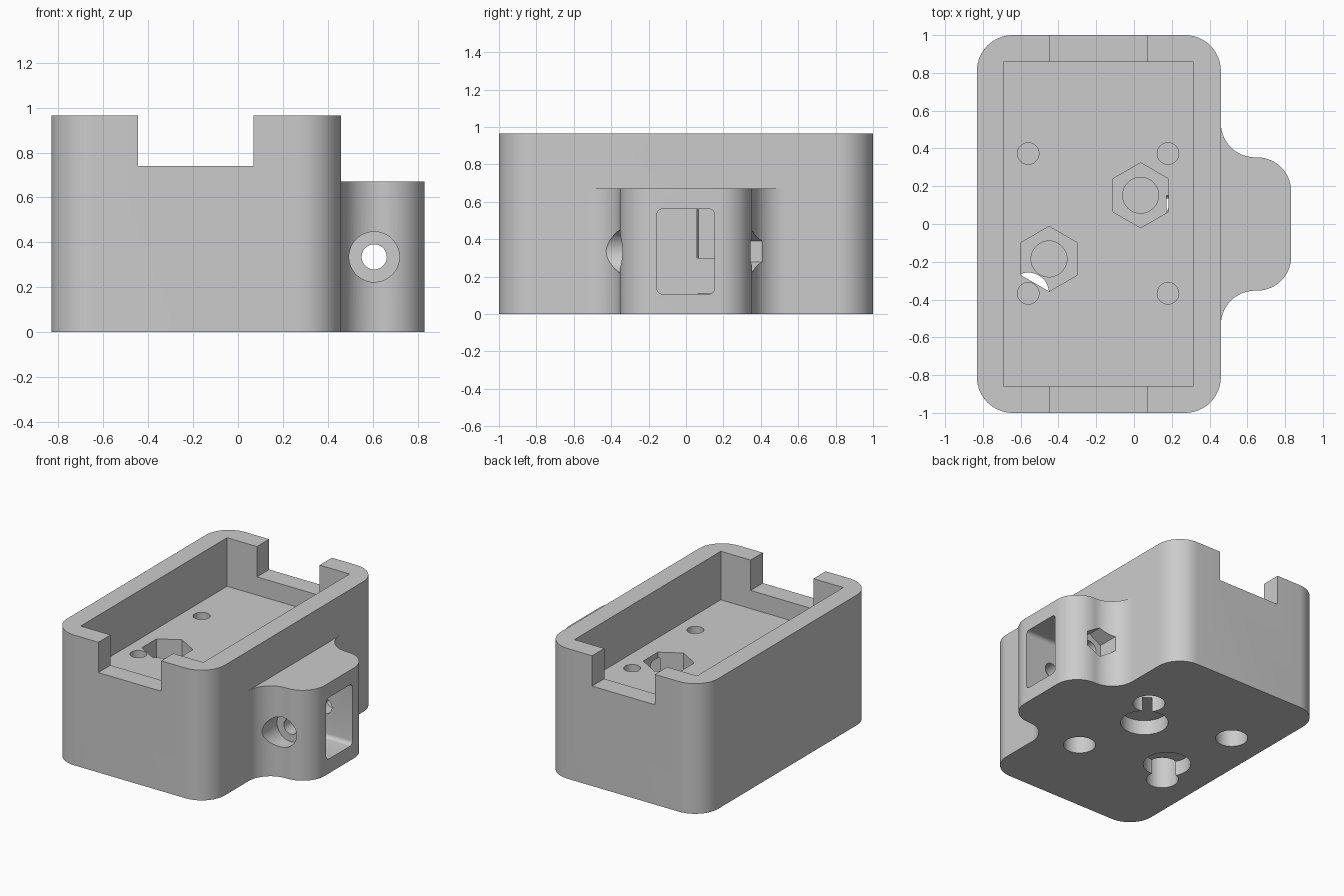
import bpy, bmesh, math

if "Cube" in bpy.data.objects:
    bpy.data.objects.remove(bpy.data.objects["Cube"], do_unlink=True)

# Material
grey = bpy.data.materials.new("plain_grey")
grey.use_nodes = True
colour = (0.6, 0.6, 0.6, 1.0)
grey.diffuse_color = colour
grey.node_tree.nodes["Principled BSDF"].inputs["Base Color"].default_value = colour


def arc(cx, cy, r, start, end, steps=14):
    """Points along an arc, angles in degrees."""
    angles = [math.radians(start + (end - start) * i / steps) for i in range(steps + 1)]
    return [(cx + r * math.cos(a), cy + r * math.sin(a)) for a in angles]


def ring(cx, cy, r, sides=48, turn=0):
    """Regular polygon or circle."""
    return arc(cx, cy, r, turn, turn + 360, sides)[:-1]


def rounded(x0, x1, y0, y1, r, steps=14):
    """Rounded rectangle."""
    return (arc(x1 - r, y0 + r, r, -90, 0, steps) + arc(x1 - r, y1 - r, r, 0, 90, steps)
            + arc(x0 + r, y1 - r, r, 90, 180, steps) + arc(x0 + r, y0 + r, r, 180, 270, steps))


def rect(x0, x1, y0, y1):
    return [(x0, y0), (x1, y0), (x1, y1), (x0, y1)]


def prism(name, outline, lo, hi, axis="z"):
    """Extrude an outline along one axis."""
    place = {"x": lambda u, v, w: (w, u, v),
             "y": lambda u, v, w: (u, w, v),
             "z": lambda u, v, w: (u, v, w)}[axis]
    bm = bmesh.new()
    low = [bm.verts.new(place(u, v, lo)) for u, v in outline]
    high = [bm.verts.new(place(u, v, hi)) for u, v in outline]
    bm.faces.new(low[::-1])
    bm.faces.new(high)
    n = len(outline)
    for i in range(n):
        j = (i + 1) % n
        bm.faces.new((low[i], low[j], high[j], high[i]))
    bmesh.ops.recalc_face_normals(bm, faces=bm.faces)
    mesh = bpy.data.meshes.new(name)
    bm.to_mesh(mesh)
    bm.free()
    mesh.materials.append(grey)
    obj = bpy.data.objects.new(name, mesh)
    bpy.context.collection.objects.link(obj)
    return obj


def combine(target, tool, operation="DIFFERENCE"):
    """Apply a boolean and discard the tool."""
    mod = target.modifiers.new("shape", "BOOLEAN")
    mod.operation = operation
    mod.solver = "EXACT"
    mod.object = tool
    tool.hide_render = True
    bpy.ops.object.select_all(action="DESELECT")
    bpy.context.view_layer.objects.active = target
    target.select_set(True)
    bpy.ops.object.modifier_apply(modifier=mod.name)
    bpy.data.objects.remove(tool, do_unlink=True)


# Main block with a filleted side lug
housing = prism("housing", rounded(-0.832, 0.46, -1, 1, 0.19), 0, 0.965)
half = arc(0.64, -0.533, 0.18, 180, 90) + arc(0.652, -0.173, 0.18, -90, 0)
lug = [(0.4, -0.533)] + half + [(x, -y) for x, y in reversed(half)] + [(0.4, 0.533)]
combine(housing, prism("side_lug", lug, 0, 0.67), "UNION")

# Open tray and end notches
combine(housing, prism("tray_cut", rect(-0.69, 0.315, -0.857, 0.857), 0.605, 1.2))
combine(housing, prism("notch_cut", rect(-0.445, 0.07, -1.2, 1.2), 0.74, 1.3))

# Hex pockets with blind bolt holes above round recesses
for x, y in ((-0.45, -0.185), (0.035, 0.152)):
    combine(housing, prism("hex_cut", ring(x, y, 0.172, 6, 30), 0.30, 0.7))
    combine(housing, prism("bolt_cut", ring(x, y, 0.095), 0.125, 0.4))
    combine(housing, prism("recess_cut", ring(x, y, 0.163), -0.1, 0.11))

# Corner screw holes: deep bores from below, blind holes from the tray
for x in (-0.56, 0.18):
    for y in (-0.367, 0.373):
        combine(housing, prism("bore_cut", ring(x, y, 0.11), -0.1, 0.45))
        combine(housing, prism("screw_cut", ring(x, y, 0.057), 0.465, 0.7))

# Rounded slot running into the lug
combine(housing, prism("slot_cut", rounded(-0.155, 0.152, 0.107, 0.562, 0.03, 6),
                       0.172, 1.0, "x"))

# Cross hole through the lug: round recess in front, hex recess behind
cx, cz = 0.607, 0.335
combine(housing, prism("cross_cut", ring(cx, cz, 0.056), -0.6, 0.6, "y"))
combine(housing, prism("front_recess_cut", ring(cx, cz, 0.112), -0.6, -0.25, "y"))
combine(housing, prism("back_recess_cut", ring(cx, cz, 0.112, 6, 30), 0.25, 0.6, "y"))

# Smooth curved walls, keep edges crisp
bpy.ops.object.select_all(action="DESELECT")
housing.select_set(True)
bpy.context.view_layer.objects.active = housing
bpy.ops.object.shade_smooth_by_angle(angle=math.radians(25))
